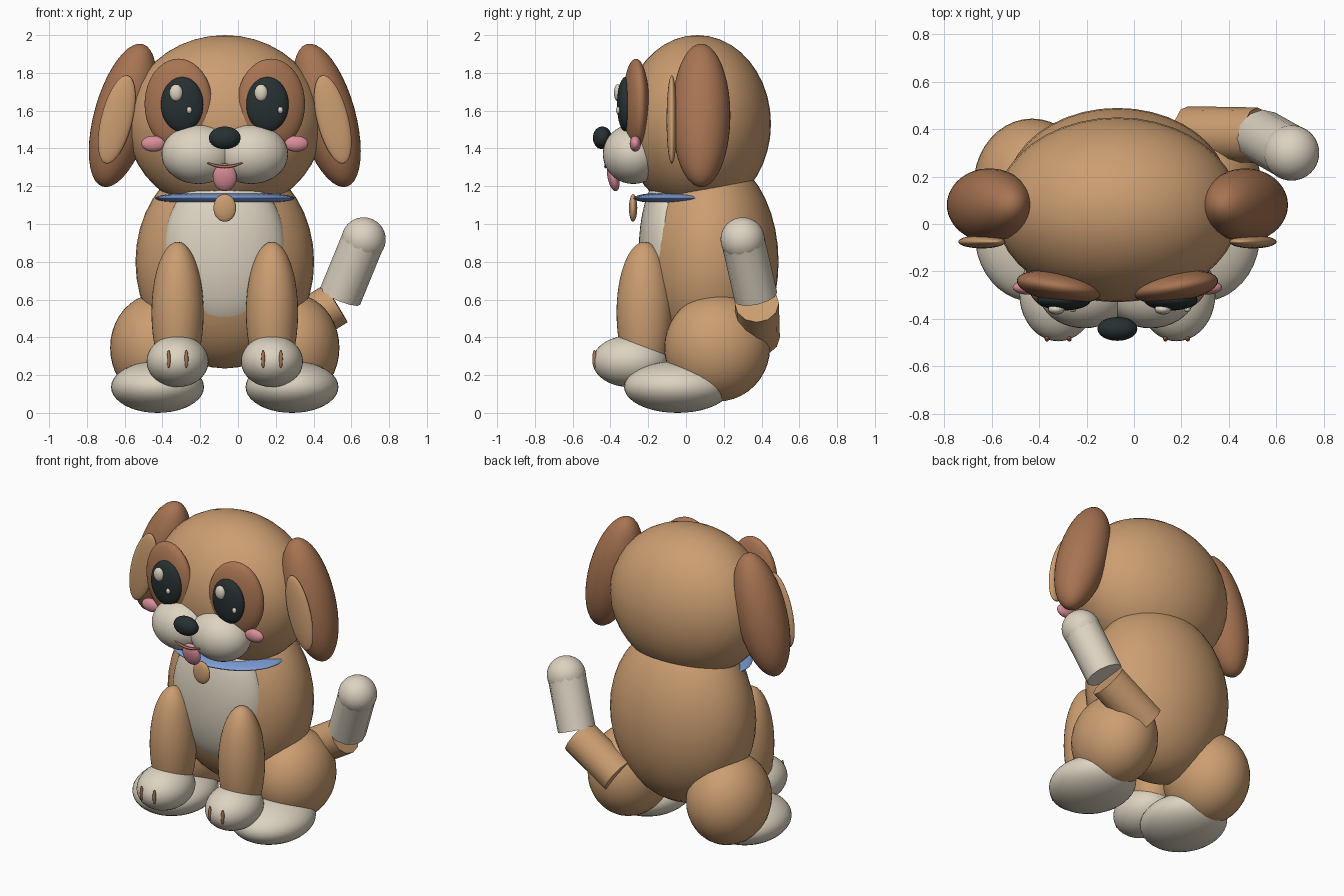
import bpy
from math import radians, cos, pi
from mathutils import Vector

if "Cube" in bpy.data.objects:
    bpy.data.objects.remove(bpy.data.objects["Cube"], do_unlink=True)

MID = -0.07  # mirror plane of the pup (the tail widens one side)


def material(name, rgb):
    m = bpy.data.materials.new(name)
    m.use_nodes = True
    m.diffuse_color = (*rgb, 1)
    m.node_tree.nodes["Principled BSDF"].inputs["Base Color"].default_value = (*rgb, 1)
    return m


TAN = material("tan fur", (0.60, 0.34, 0.165))
BROWN = material("brown fur", (0.39, 0.175, 0.085))
CREAM = material("cream fur", (0.72, 0.65, 0.53))
DARK = material("dark eye", (0.02, 0.03, 0.032))
PINK = material("pink", (0.70, 0.27, 0.32))
BLUE = material("blue collar", (0.21, 0.34, 0.68))


def finish(name, mat):
    ob = bpy.context.object
    ob.name = name
    ob.data.materials.append(mat)
    bpy.ops.object.shade_smooth_by_angle(angle=radians(40))
    return ob


def ball(name, mat, loc, size, rot=(0, 0, 0), seg=40):
    """Ellipsoid from centre, half sizes and rotation in degrees."""
    bpy.ops.mesh.primitive_uv_sphere_add(
        segments=seg, ring_count=seg // 2, location=loc,
        rotation=[radians(a) for a in rot])
    bpy.context.object.scale = size
    bpy.ops.object.transform_apply(location=False, rotation=False, scale=True)
    return finish(name, mat)


def centre(name, mat, y, z, size, rot=(0, 0, 0)):
    return ball(name, mat, (MID, y, z), size, rot)


def pair(name, mat, dx, y, z, size, tilt=0, turn=0):
    """Mirrored ellipsoids; tilt leans the tops inward, turn swings outer ends back."""
    for side, s in (("left", 1), ("right", -1)):
        ball(f"{side}_{name}", mat, (MID + s * dx, y, z), size, (0, -s * tilt, s * turn))


def rod(name, mat, a, b, r, sides=12):
    a, b = Vector(a), Vector(b)
    d = b - a
    bpy.ops.mesh.primitive_cylinder_add(
        vertices=sides, radius=r, depth=d.length, location=(a + b) / 2,
        rotation=d.to_track_quat('Z', 'Y').to_euler())
    return finish(name, mat)


# Head, body and chest
centre("head", TAN, 0.06, 1.53, (0.517, 0.39, 0.47))
centre("body", TAN, 0.13, 0.80, (0.473, 0.36, 0.565))
centre("chest_patch", CREAM, -0.09, 0.86, (0.325, 0.16, 0.42))

# Collar and tag
centre("collar", BLUE, 0.0, 1.137, (0.37, 0.28, 0.035))
centre("collar_tag", TAN, -0.28, 1.085, (0.06, 0.022, 0.073))

# Ears
pair("ear", BROWN, 0.54, 0.08, 1.575, (0.151, 0.155, 0.392), tilt=15.7)
pair("inner_ear", TAN, 0.572, -0.075, 1.553, (0.083, 0.028, 0.24), tilt=14)

# Eyes
pair("eye_patch", BROWN, 0.245, -0.265, 1.635, (0.182, 0.065, 0.24), turn=9)
pair("eye", DARK, 0.225, -0.32, 1.633, (0.113, 0.045, 0.145))
for side, x, gap in (("left", 0.155, 0.07), ("right", -0.295, 0.037)):
    ball(f"{side}_eye_glint", CREAM, (x - 0.033, -0.36, 1.695), (0.035, 0.022, 0.045), seg=20)
    ball(f"{side}_small_glint", CREAM, (x + gap, -0.36, 1.603), (0.014, 0.012, 0.018), seg=16)

# Muzzle, nose, cheeks and tongue
pair("muzzle", CREAM, 0.14, -0.28, 1.37, (0.195, 0.16, 0.158))
centre("nose", DARK, -0.443, 1.456, (0.084, 0.05, 0.06))
pair("cheek", PINK, 0.377, -0.268, 1.425, (0.065, 0.03, 0.042))
centre("tongue", PINK, -0.385, 1.247, (0.063, 0.03, 0.075), (12, 0, 0))

# Smile
curve = bpy.data.curves.new("smile", 'CURVE')
curve.dimensions = '3D'
curve.bevel_depth = 0.008
line = curve.splines.new('POLY')
line.points.add(12)
for i, p in enumerate(line.points):
    t = i / 6 - 1
    p.co = (MID + 0.115 * t, -0.425, 1.333 - 0.03 * cos(t * pi / 2), 1)
    p.radius = 0.3 + 0.7 * cos(t * pi / 2)
curve.materials.append(BROWN)
bpy.context.collection.objects.link(bpy.data.objects.new("smile", curve))

# Front legs, paws and claws
pair("front_leg", TAN, 0.25, -0.22, 0.53, (0.138, 0.148, 0.376))
pair("front_paw", CREAM, 0.25, -0.295, 0.273, (0.164, 0.2, 0.137))
pair("outer_claw", BROWN, 0.297, -0.484, 0.285, (0.01, 0.012, 0.048))
pair("inner_claw", BROWN, 0.203, -0.484, 0.285, (0.01, 0.012, 0.048))

# Hind legs
pair("thigh", TAN, 0.36, 0.165, 0.345, (0.247, 0.28, 0.285))
pair("hind_foot", CREAM, 0.356, -0.045, 0.137, (0.246, 0.283, 0.137))

# Tail
rod("tail_base", TAN, (0.225, 0.38, 0.40), (0.52, 0.375, 0.58), 0.117)
rod("tail_tip", CREAM, (0.54, 0.37, 0.615), (0.665, 0.30, 0.92), 0.115)
ball("tail_end", CREAM, (0.665, 0.30, 0.918), (0.117, 0.117, 0.117))
